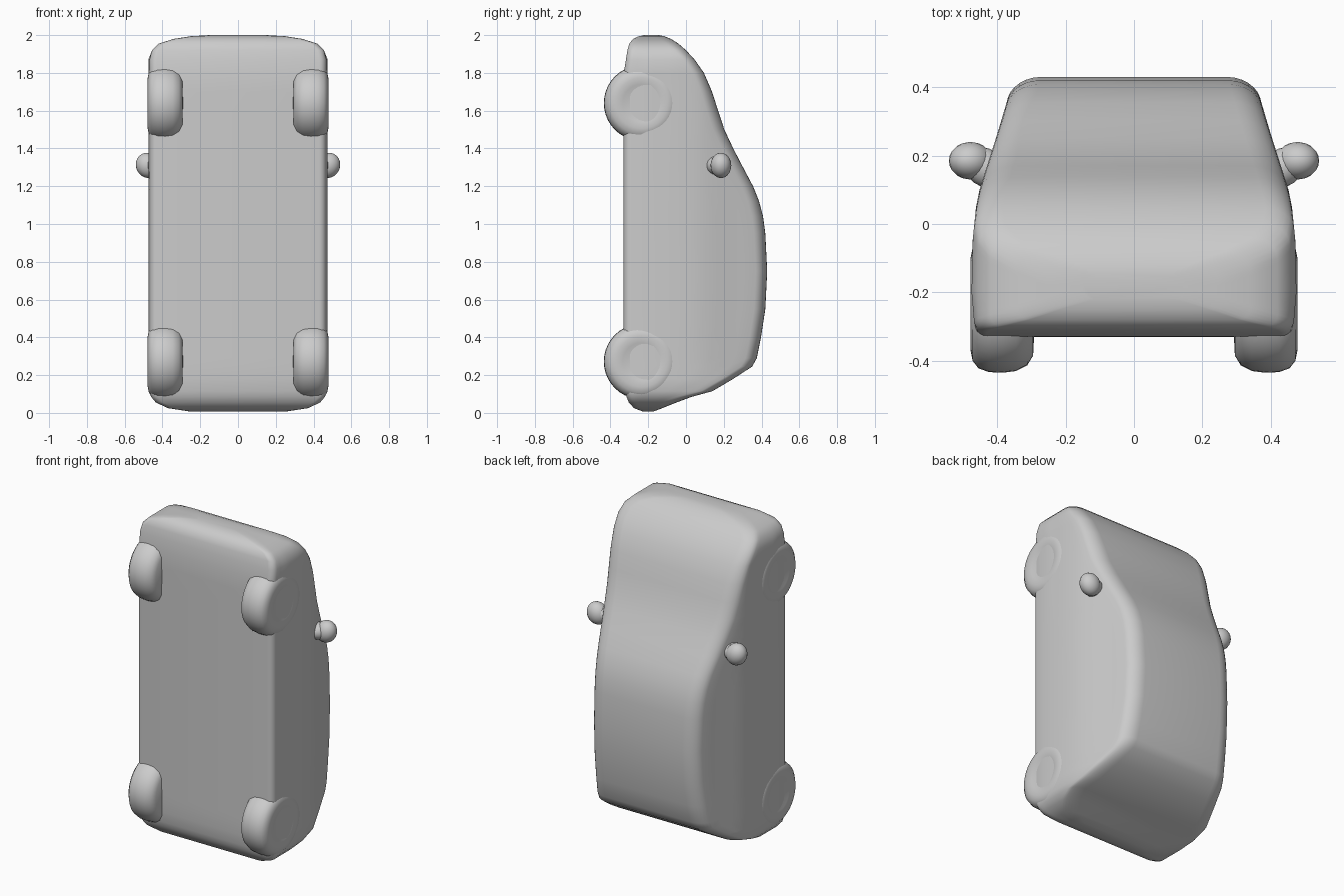
import bpy, bmesh, math
from mathutils import Matrix, Vector

if "Cube" in bpy.data.objects:
    bpy.data.objects.remove(bpy.data.objects["Cube"])

paint = bpy.data.materials.new("plain_grey")
paint.diffuse_color = (0.6, 0.6, 0.6, 1)
paint.use_nodes = True
paint.node_tree.nodes["Principled BSDF"].inputs["Base Color"].default_value = paint.diffuse_color


def finish(name, bm, angle=50):
    bmesh.ops.recalc_face_normals(bm, faces=bm.faces)
    mesh = bpy.data.meshes.new(name)
    bm.to_mesh(mesh)
    bm.free()
    mesh.materials.append(paint)
    ob = bpy.data.objects.new(name, mesh)
    bpy.context.collection.objects.link(ob)
    bpy.ops.object.select_all(action='DESELECT')
    ob.select_set(True)
    bpy.context.view_layer.objects.active = ob
    bpy.ops.object.shade_smooth_by_angle(angle=math.radians(angle))
    return ob


def lerp_table(table, v):
    if v <= table[0][0]:
        return table[0][1]
    for (a, p), (b, q) in zip(table, table[1:]):
        if v <= b:
            return p + (q - p) * (v - a) / (b - a)
    return table[-1][1]


def loft(bm, rings):
    rows = [[bm.verts.new(p) for p in ring] for ring in rings]
    n = len(rows[0])
    for a, b in zip(rows, rows[1:]):
        for i in range(n):
            j = (i + 1) % n
            bm.faces.new((a[i], a[j], b[j], b[i]))
    bm.faces.new(rows[0])
    bm.faces.new(rows[-1])


# Body: car standing on its tail; half width depends on height above the floor pan (y)
HALF_WIDTH = [(-.33, .464), (-.2, .475), (-.05, .472), (.05, .462), (.1, .452),
              (.2, .42), (.3, .388), (.43, .352)]
# z, floor y, roof y, width limit
SECTIONS = [(.008, -.23, -.17, .26), (.025, -.275, -.125, .37), (.055, -.303, -.05, .435),
            (.085, -.315, .03, .46), (.115, -.323, .14, .472), (.18, -.328, .25, .5),
            (.245, -.33, .35, .5), (.29, -.33, .375, .5), (.4, -.33, .397, .5),
            (.55, -.33, .42, .5), (.75, -.33, .43, .5), (.95, -.33, .42, .5),
            (1.04, -.33, .408, .5), (1.12, -.33, .387, .5), (1.2, -.33, .355, .5),
            (1.3, -.33, .302, .5), (1.4, -.33, .25, .5), (1.5, -.33, .203, .5),
            (1.6, -.33, .17, .5), (1.7, -.33, .138, .5), (1.8, -.329, .095, .5),
            (1.87, -.318, .046, .475), (1.92, -.31, 0, .455), (1.955, -.3, -.04, .42),
            (1.98, -.28, -.08, .34), (1.994, -.25, -.115, .25), (2.0, -.22, -.145, .15)]


def section(z, yb, yt, cap):
    h = yt - yb
    rb, rt = min(.035, h * .45), min(.06, h * .45)
    half = []
    for i in range(6):                                  # lower corner
        a = math.pi / 2 * i / 5
        half.append((yb + rb * (1 - math.cos(a)), rb * (1 - math.sin(a))))
    lo, hi = yb + rb, yt - rt
    half += [(lo + (hi - lo) * i / 10, 0) for i in range(1, 10)]
    for i in range(7):                                  # upper corner
        a = math.pi / 2 * i / 6
        half.append((hi + rt * math.sin(a), 1.3 * rt * (1 - math.cos(a))))
    right = [(min(lerp_table(HALF_WIDTH, y), cap) - inset, y, z) for y, inset in half]
    return right + [(-x, y, z) for x, y, z in reversed(right)]


bm = bmesh.new()
loft(bm, [section(*s) for s in SECTIONS])
finish("car_body", bm)

# Wheels: turned profile (radius, distance from the centre line) with a shallow hub dish
TYRE = [(.03, .466), (.075, .467), (.1, .474), (.135, .478), (.165, .472), (.187, .455),
        (.198, .425), (.2, .385), (.195, .345), (.178, .312), (.15, .295), (.05, .29)]
for end, cz in (("front", 1.64), ("rear", .272)):
    for side, s in (("right", 1), ("left", -1)):
        bm = bmesh.new()
        loft(bm, [[(s * x, -.235 + r * math.cos(t), cz + r * math.sin(t))
                   for t in (2 * math.pi * k / 40 for k in range(40))] for r, x in TYRE])
        finish(f"{end}_{side}_wheel", bm)

# Door mirrors: rounded pods on a short stalk
for side, s in (("right", 1), ("left", -1)):
    bm = bmesh.new()
    pod = Matrix.Translation(Vector((s * .478, .185, 1.31))) @ \
        Matrix.Rotation(s * math.radians(28), 4, 'Y') @ Matrix.Diagonal((.062, .055, .068, 1))
    bmesh.ops.create_uvsphere(bm, u_segments=20, v_segments=12, radius=1, matrix=pod)
    finish(f"{side}_mirror", bm)
    bm = bmesh.new()
    stalk = Matrix.Translation(Vector((s * .435, .165, 1.31))) @ \
        Matrix.Rotation(s * math.radians(35), 4, 'Z') @ Matrix.Diagonal((.07, .055, .05, 1))
    bmesh.ops.create_uvsphere(bm, u_segments=20, v_segments=12, radius=1, matrix=stalk)
    finish(f"{side}_mirror_stalk", bm)
